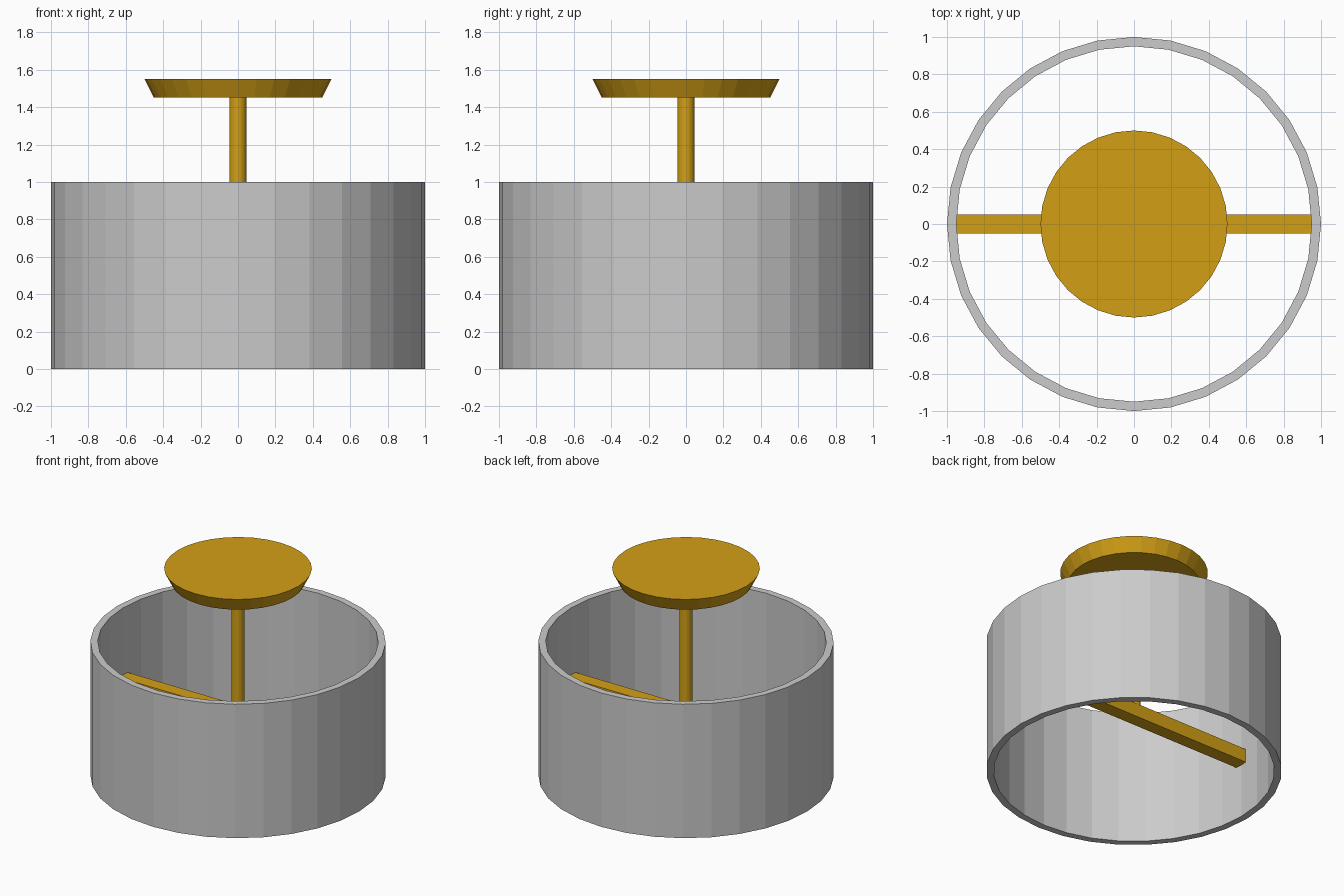
import bpy
import bmesh
from math import cos, sin, tau

cube = bpy.data.objects.get("Cube")
if cube:
    bpy.data.objects.remove(cube, do_unlink=True)


def material(name, rgb):
    mat = bpy.data.materials.new(name)
    mat.use_nodes = True
    mat.diffuse_color = (*rgb, 1)
    mat.node_tree.nodes["Principled BSDF"].inputs["Base Color"].default_value = (*rgb, 1)
    return mat


def finish(name, bm, mat):
    bmesh.ops.recalc_face_normals(bm, faces=bm.faces)
    mesh = bpy.data.meshes.new(name)
    bm.to_mesh(mesh)
    bm.free()
    mesh.materials.append(mat)
    obj = bpy.data.objects.new(name, mesh)
    bpy.context.collection.objects.link(obj)
    return obj


def lathe(name, profile, mat, sides=32, ring=False):
    """Turn (radius, height) points around z; ring joins last to first, else ends are capped."""
    bm = bmesh.new()
    loops = [[bm.verts.new((r * cos(tau * i / sides), r * sin(tau * i / sides), z))
              for i in range(sides)] for r, z in profile]
    pairs = list(zip(loops, loops[1:]))
    if ring:
        pairs.append((loops[-1], loops[0]))
    else:
        bm.faces.new(loops[0])
        bm.faces.new(loops[-1])
    for a, b in pairs:
        for i in range(sides):
            j = (i + 1) % sides
            bm.faces.new((a[i], a[j], b[j], b[i]))
    return finish(name, bm, mat)


grey = material("shade grey", (0.6, 0.6, 0.6))
gold = material("brass gold", (0.65, 0.35, 0.008))

# Open drum with a thin wall
lathe("drum_shade", [(1, 0), (1, 1), (0.95, 1), (0.95, 0)], grey, ring=True)

# Tapered ceiling plate and its stem
lathe("ceiling_plate", [(0.45, 1.45), (0.5, 1.55)], gold)
lathe("stem", [(0.045, 0.45), (0.045, 1.47)], gold)

# Square bar spanning the drum
bm = bmesh.new()
bmesh.ops.create_cube(bm, size=1)
bmesh.ops.scale(bm, vec=(1.9, 0.1, 0.1), verts=bm.verts)
bmesh.ops.translate(bm, vec=(0, 0, 0.45), verts=bm.verts)
finish("cross_bar", bm, gold)
